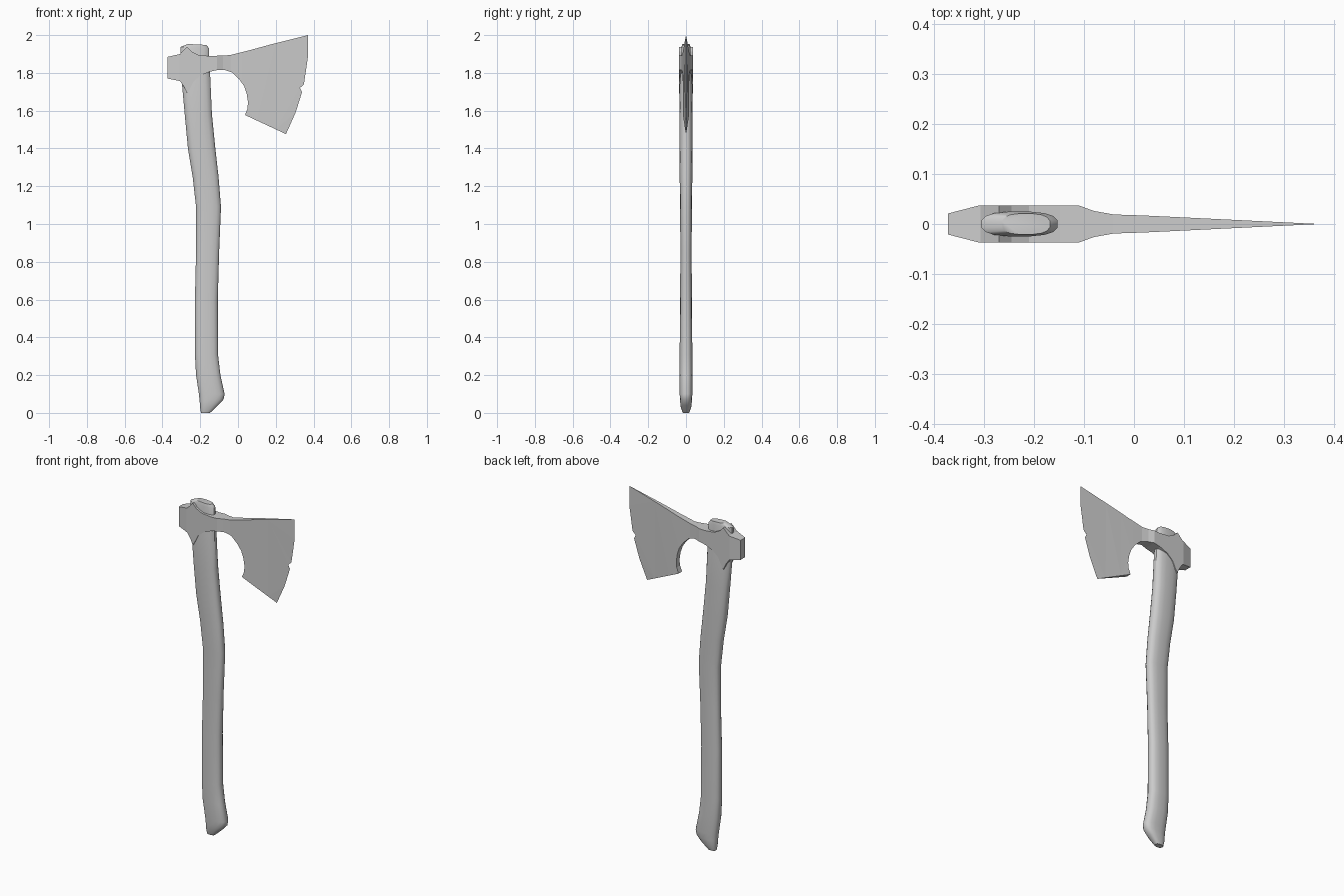
import bpy, bmesh, math
from mathutils import Vector

cube = bpy.data.objects.get("Cube")
if cube:
    bpy.data.objects.remove(cube, do_unlink=True)

grey = bpy.data.materials.new("plain grey")
grey.use_nodes = True
grey.diffuse_color = (0.6, 0.6, 0.6, 1)
grey.node_tree.nodes["Principled BSDF"].inputs["Base Color"].default_value = (0.6, 0.6, 0.6, 1)


def interp(points, t):
    """Piecewise linear lookup in a list of (key, value) pairs."""
    if t <= points[0][0]:
        return points[0][1]
    for (a, va), (b, vb) in zip(points, points[1:]):
        if t <= b:
            return va + (vb - va) * (t - a) / (b - a)
    return points[-1][1]


def finish(bm, name):
    bmesh.ops.recalc_face_normals(bm, faces=bm.faces[:])
    mesh = bpy.data.meshes.new(name)
    bm.to_mesh(mesh)
    bm.free()
    mesh.materials.append(grey)
    obj = bpy.data.objects.new(name, mesh)
    bpy.context.scene.collection.objects.link(obj)
    return obj


# Axe head: side outline (x, z), pulled to a wedge in depth
top = [(-.372, 1.885), (-.307, 1.9), (-.27, 1.938), (-.245, 1.913), (-.21, 1.895),
       (-.148, 1.889), (-.042, 1.894), (.05, 1.917), (.16, 1.947)]
edge = [(.37, 2.0), (.37, 1.883), (.349, 1.74), (.339, 1.698), (.305, 1.59), (.254, 1.476)]
notch = (.328, 1.72)
beard = [(.037, 1.577), (.05, 1.61), (.053, 1.645), (.046, 1.69), (.032, 1.73),
         (.008, 1.765), (-.03, 1.802), (-.07, 1.815), (-.11, 1.815), (-.15, 1.806)]
cheek = [(-.2, 1.785), (-.235, 1.755), (-.255, 1.715), (-.27, 1.691),
         (-.285, 1.725), (-.307, 1.757), (-.372, 1.77)]
outline = top + edge[:3] + [notch] + edge[3:] + beard + cheek

depth = [(-.372, .021), (-.31, .037), (-.11, .037), (-.08, .026), (-.04, .019), (.02, .017)]
edge_by_height = [(z, x) for x, z in reversed(edge)]


def half_depth(x, z):
    if x <= .02:
        return interp(depth, x)
    rim = interp(edge_by_height, z)
    return .017 * max(0, rim - x) / (rim - .02)


bm = bmesh.new()
front = [bm.verts.new((x, -1, z)) for x, z in outline]
back = [bm.verts.new((x, 1, z)) for x, z in outline]
bm.faces.new(front)
bm.faces.new(back[::-1])
for i in range(len(outline)):
    bm.faces.new((front[i - 1], front[i], back[i], back[i - 1]))
for x in [d[0] for d in depth[1:]] + [.1, .2]:
    bmesh.ops.bisect_plane(bm, geom=bm.verts[:] + bm.edges[:] + bm.faces[:],
                           plane_co=(x, 0, 0), plane_no=(1, 0, 0), dist=1e-5)
bmesh.ops.triangulate(bm, faces=[f for f in bm.faces if len(f.verts) > 4])
for v in bm.verts:
    v.co.y *= half_depth(v.co.x, v.co.z)
bmesh.ops.remove_doubles(bm, verts=bm.verts[:], dist=1e-5)
finish(bm, "axe_head")

# Handle: rounded sections, each (back x, back z, front x, front z, half depth)
sections = [(-.196, 0, -.148, 0, .017), (-.2, .025, -.105, .04, .028),
            (-.203, .06, -.076, .072, .032), (-.207, .1, -.071, .1, .034),
            (-.222, .2, -.093, .2, .035), (-.228, .31, -.106, .31, .034),
            (-.228, .6, -.107, .6, .032), (-.222, .85, -.1, .85, .03),
            (-.222, 1.09, -.09, 1.09, .032), (-.24, 1.25, -.103, 1.25, .034),
            (-.265, 1.4, -.12, 1.4, .036), (-.282, 1.58, -.138, 1.58, .036),
            (-.3, 1.78, -.147, 1.78, .033), (-.305, 1.86, -.153, 1.86, .025),
            (-.305, 1.937, -.153, 1.93, .025), (-.265, 1.953, -.168, 1.948, .021)]
SIDES = 16


def rounded(c):
    return math.copysign(abs(c) ** .75, c)


bm = bmesh.new()
rings = []
for xa, za, xb, zb, h in sections:
    a, b = Vector((xa, 0, za)), Vector((xb, 0, zb))
    ring = []
    for i in range(SIDES):
        t = 2 * math.pi * (i + .5) / SIDES
        reach = rounded(math.cos(t)) / rounded(math.cos(math.pi / SIDES))
        co = a.lerp(b, .5 + .5 * reach)
        co.y = h * min(1, abs(rounded(math.sin(t)))) * math.copysign(1, math.sin(t))
        ring.append(bm.verts.new(co))
    rings.append(ring)
for low, high in zip(rings, rings[1:]):
    for i in range(SIDES):
        bm.faces.new((low[i - 1], low[i], high[i], high[i - 1]))
bm.faces.new(rings[0])
bm.faces.new(rings[-1])
handle = finish(bm, "handle")
bpy.ops.object.select_all(action="DESELECT")
handle.select_set(True)
bpy.context.view_layer.objects.active = handle
bpy.ops.object.shade_smooth_by_angle(angle=math.radians(35))
